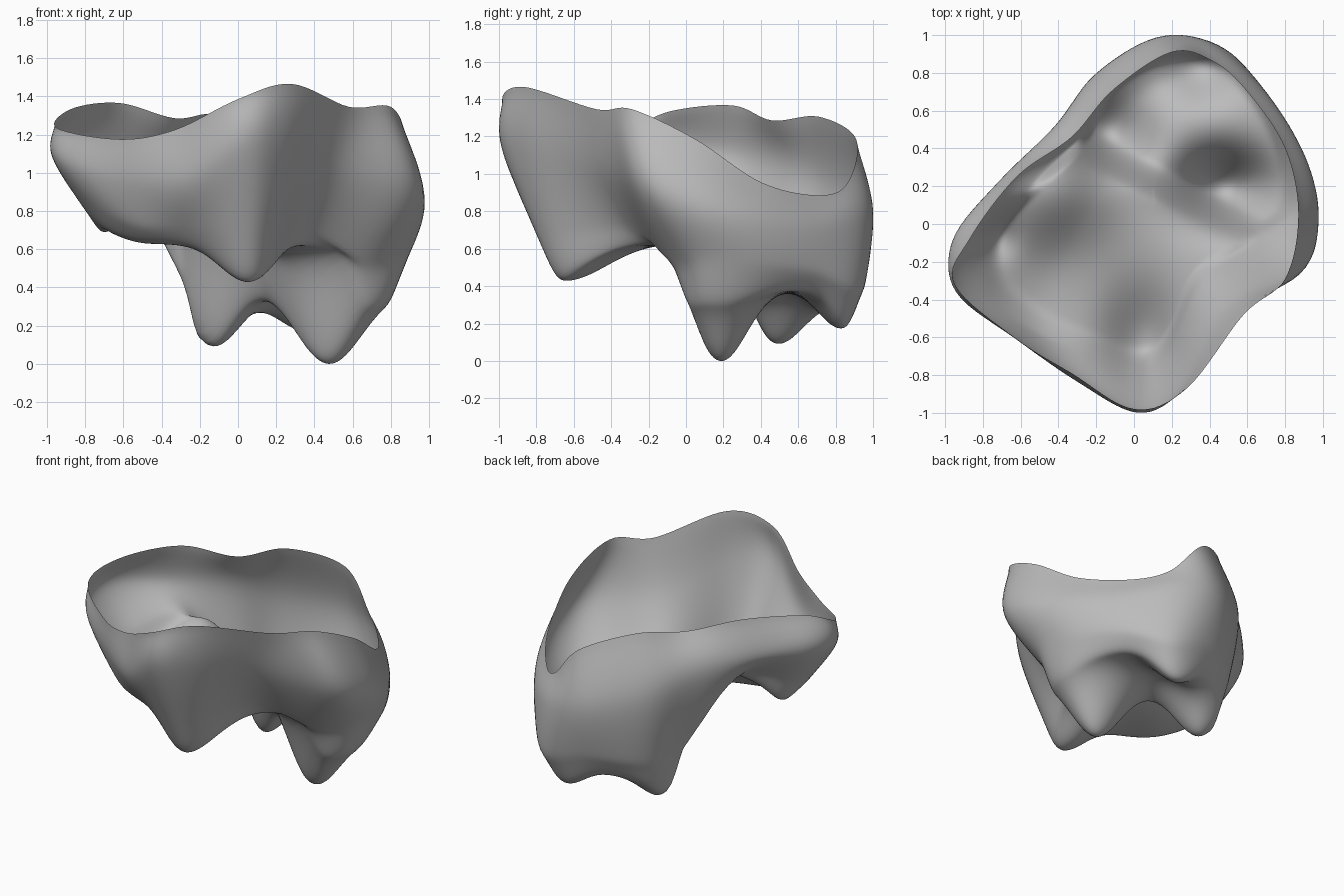
import bpy, bmesh, math
from mathutils import Vector

cube = bpy.data.objects.get("Cube")
if cube:
    bpy.data.objects.remove(cube, do_unlink=True)

STEP = 8            # columns between two stations
WALL_ROWS = 10      # rows between two wall sections
FLOOR_ROWS = 50     # rows from the wall foot to the hub
HUB = Vector((0.1, 0.2, 0))

# Three cross-sections of the wall, counter-clockwise from +x
RIM = [(.87, .05, 1.18), (.80, .40, .95), (.60, .70, .88), (.42, .86, .94),
       (.20, .91, 1.18), (-.11, .71, 1.30), (-.33, .46, 1.28), (-.62, .25, 1.36),
       (-.87, -.08, 1.33), (-.95, -.32, 1.23), (-.62, -.61, 1.17), (-.33, -.79, 1.22),
       (.0, -.98, 1.38), (.28, -.87, 1.46), (.58, -.48, 1.34), (.80, -.29, 1.34)]
BELLY = [(.98, .03, .84), (.91, .35, .75), (.70, .69, .70), (.42, .95, .75),
         (.12, .99, .82), (-.21, .79, .90), (-.42, .52, 1.0), (-.71, .23, 1.10),
         (-.96, -.08, 1.12), (-.93, -.37, 1.05), (-.61, -.61, .95), (-.28, -.84, .95),
         (.03, -.99, 1.14), (.25, -.85, 1.15), (.50, -.42, 1.0), (.89, -.24, .92)]
FOOT = [(.86, .10, .52), (.85, .38, .50), (.68, .70, .46), (.46, .93, .36),
        (.14, .93, .44), (-.18, .73, .40), (-.30, .45, .44), (-.54, .20, .92),
        (-.79, -.08, .82), (-.78, -.35, .82), (-.53, -.56, .71), (-.26, -.68, .70),
        (.0, -.79, .65), (.17, -.70, .65), (.36, -.30, .70), (.68, -.06, .50)]

# Cusps and crests: x, y, depth, radius along x, radius along y
CUSPS = [(.48, .19, .385, .24, .19), (-.13, .49, .29, .20, .20),
         (.35, .83, .21, .20, .16), (.05, .71, .07, .18, .15),
         (.05, -.65, .20, .20, .31), (-.72, -.06, .08, .09, .10)]


def smooth(a, b, v):
    t = min(1, max(0, (v - a) / (b - a)))
    return t * t * (3 - 2 * t)


def spline(a, b, c, d, t):
    return 0.5 * (2 * b + (c - a) * t + (2 * a - 5 * b + 4 * c - d) * t * t
                  + (3 * b - a - 3 * c + d) * t ** 3)


def closed_curve(points):
    p = [Vector(q) for q in points]
    n = len(p)
    return [spline(p[i - 1], p[i], p[(i + 1) % n], p[(i + 2) % n], k / STEP)
            for i in range(n) for k in range(STEP)]


def bump(x, y, cx, cy, rx, ry):
    return math.exp(-((x - cx) / rx) ** 2 - ((y - cy) / ry) ** 2)


def floor_height(x, y):
    # High front basin with a raised dome on one side, and a deep basin
    # behind a slanted step
    step = smooth(-.11, .09, (x + .25) * .468 + (y - .42) * .886)
    front = .62 + .09 * smooth(-.25, -.75, x - .5 * y) + .24 * bump(x, y, -.42, .2, .30, .30)
    z = front + (.375 - front) * step
    for cx, cy, depth, rx, ry in CUSPS:
        z -= depth * bump(x, y, cx, cy, rx, ry)
    return z


def floor_point(foot, s):
    p = foot.lerp(HUB, s)
    w = smooth(-.13, .13, s) * 2 - 1        # leaves the wall in a rounded turn
    p.z = foot.z + (floor_height(p.x, p.y) - foot.z) * w
    return p


# One meridian per column: rim, belly, foot, then the cusped floor
columns = []
for rim, belly, foot in zip(*map(closed_curve, (RIM, BELLY, FOOT))):
    path = [rim * 2 - (rim + belly) / 2, rim, belly, foot, floor_point(foot, .12)]
    col = [spline(*path[i:i + 4], k / WALL_ROWS)
           for i in range(2) for k in range(WALL_ROWS)]
    col += [floor_point(foot, k / FLOOR_ROWS) for k in range(FLOOR_ROWS)]
    columns.append(col)

bm = bmesh.new()
grid = [[bm.verts.new(p) for p in col] for col in columns]
hub = bm.verts.new((HUB.x, HUB.y, floor_height(HUB.x, HUB.y)))
for i, col in enumerate(grid):
    nxt = grid[(i + 1) % len(grid)]
    for r in range(len(col) - 1):
        bm.faces.new((col[r + 1], nxt[r + 1], nxt[r], col[r]))
    bm.faces.new((hub, nxt[-1], col[-1]))

# Soften the floor, keeping the rim fixed
inner = [v for v in bm.verts if not v.is_boundary]
for _ in range(3):
    bmesh.ops.smooth_vert(bm, verts=inner, factor=0.5,
                          use_axis_x=True, use_axis_y=True, use_axis_z=True)

# Stand the lowest cusp on the ground
low = min(v.co.z for v in bm.verts)
bmesh.ops.translate(bm, vec=(0, 0, -low), verts=bm.verts)

mesh = bpy.data.meshes.new("crown_shell")
bm.to_mesh(mesh)
bm.free()
shell = bpy.data.objects.new("crown_shell", mesh)
bpy.context.collection.objects.link(shell)
for poly in mesh.polygons:
    poly.use_smooth = True

# Plain grey
grey = bpy.data.materials.new("plain_grey")
grey.use_nodes = True
colour = (0.5, 0.5, 0.5, 1)
grey.diffuse_color = colour
grey.node_tree.nodes["Principled BSDF"].inputs["Base Color"].default_value = colour
mesh.materials.append(grey)
